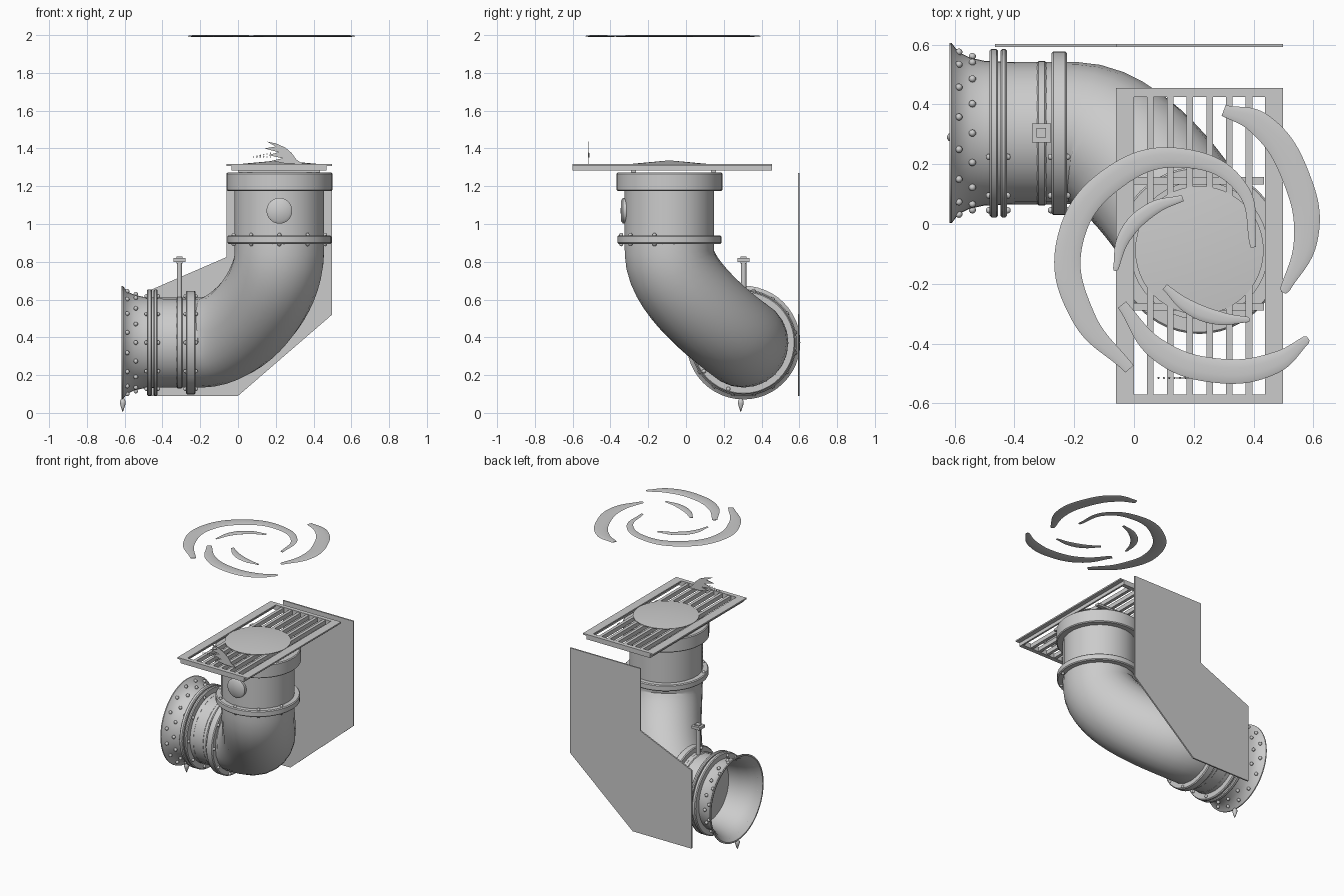
import bpy, bmesh, math
from mathutils import Vector

cube = bpy.data.objects.get("Cube")
if cube:
    bpy.data.objects.remove(cube, do_unlink=True)

steel = bpy.data.materials.new("grey_steel")
steel.use_nodes = True
steel.diffuse_color = (0.6, 0.6, 0.6, 1)
steel.node_tree.nodes["Principled BSDF"].inputs["Base Color"].default_value = steel.diffuse_color

X, Y, Z = Vector((1, 0, 0)), Vector((0, 1, 0)), Vector((0, 0, 1))
INLET = Vector((0, 0.304, 0.372))      # axis of the horizontal pipe
RISER = Vector((0.219, -0.088, 0))     # axis of the vertical pipe
PIPE = 0.238


def finish(name, mesh):
    mesh.materials.clear()
    mesh.materials.append(steel)
    mesh.shade_smooth()
    mesh.set_sharp_from_angle(angle=math.radians(35))
    obj = bpy.data.objects.new(name, mesh)
    bpy.context.collection.objects.link(obj)
    return obj


def from_bmesh(name, bm):
    bmesh.ops.recalc_face_normals(bm, faces=bm.faces)
    mesh = bpy.data.meshes.new(name)
    bm.to_mesh(mesh)
    bm.free()
    return finish(name, mesh)


def lathe(name, profile, origin, axis, steps=48, closed=False):
    """Spin (radius, distance) pairs about an axis."""
    bm = bmesh.new()
    side = axis.orthogonal().normalized()
    verts = [bm.verts.new(origin + side * r + axis * h) for r, h in profile]
    edges = [bm.edges.new(pair) for pair in zip(verts, verts[1:])]
    if closed:
        edges.append(bm.edges.new((verts[-1], verts[0])))
    bmesh.ops.spin(bm, geom=verts + edges, cent=origin, axis=axis,
                   angle=math.tau, steps=steps, use_merge=True)
    bmesh.ops.remove_doubles(bm, verts=bm.verts, dist=0.0002)
    return from_bmesh(name, bm)


def band(name, radius, start, end, origin, axis):
    """Ring with softened edges, hugging the pipe."""
    b = 0.006
    inner = PIPE - 0.008
    profile = [(inner, start), (radius - b, start), (radius, start + b),
               (radius, end - b), (radius - b, end), (inner, end)]
    return lathe(name, profile, origin, axis, closed=True)


def bolt_circles(name, circles, angles, size, origin, axis):
    """Round heads on (radius, distance, turn) circles, angles from the front."""
    bm = bmesh.new()
    side = axis.cross(-Y)
    for radius, dist, turn in circles:
        for degrees in angles:
            a = math.radians(degrees + turn)
            spot = origin + axis * dist + (side * math.sin(a) - Y * math.cos(a)) * radius
            made = bmesh.ops.create_uvsphere(bm, u_segments=10, v_segments=6, radius=size)
            bmesh.ops.translate(bm, verts=made["verts"], vec=spot)
    return from_bmesh(name, bm)


def boxes(name, spans):
    """Join boxes, each given as (x0, x1, y0, y1, z0, z1)."""
    bm = bmesh.new()
    for x0, x1, y0, y1, z0, z1 in spans:
        made = bmesh.ops.create_cube(bm, size=1)
        bmesh.ops.scale(bm, vec=(x1 - x0, y1 - y0, z1 - z0), verts=made["verts"])
        bmesh.ops.translate(bm, vec=((x0 + x1) / 2, (y0 + y1) / 2, (z0 + z1) / 2),
                            verts=made["verts"])
    return from_bmesh(name, bm)


def plate(name, outline, y, depth):
    """Upright sheet from an (x, z) outline."""
    bm = bmesh.new()
    face = bm.faces.new([bm.verts.new((x, y, z)) for x, z in outline])
    out = bmesh.ops.extrude_face_region(bm, geom=[face])
    moved = [g for g in out["geom"] if isinstance(g, bmesh.types.BMVert)]
    bmesh.ops.translate(bm, verts=moved, vec=(0, depth, 0))
    return from_bmesh(name, bm)


def tube(name, points, depth, radii, handles=None, flat=1, height=0, sides=10):
    """Sweep a round section along a smooth path."""
    curve = bpy.data.curves.new(name, "CURVE")
    curve.dimensions = "3D"
    curve.bevel_depth = depth
    curve.bevel_resolution = sides
    curve.resolution_u = 16
    curve.use_fill_caps = True
    spline = curve.splines.new("BEZIER")
    spline.radius_interpolation = "LINEAR" if handles else "BSPLINE"
    spline.bezier_points.add(len(points) - 1)
    for i, (p, co) in enumerate(zip(spline.bezier_points, points)):
        p.co, p.radius = co, radii[i]
        p.handle_left_type = p.handle_right_type = "FREE" if handles else "AUTO"
        if handles:
            p.handle_left, p.handle_right = p.co - handles[i], p.co + handles[i]
    temp = bpy.data.objects.new(name + "_path", curve)
    bpy.context.collection.objects.link(temp)
    bpy.context.view_layer.update()
    mesh = bpy.data.meshes.new_from_object(
        temp.evaluated_get(bpy.context.evaluated_depsgraph_get()))
    bpy.data.objects.remove(temp, do_unlink=True)
    for v in mesh.vertices:
        v.co.z = v.co.z * flat + height
    return finish(name, mesh)


# Elbow pipe from the inlet up to the riser
tube("elbow_pipe",
     [INLET - X * 0.4, INLET - X * 0.2, RISER + Z * 0.85, RISER + Z * 1.25],
     PIPE, [1] * 4, [X * 0.05, X * 0.21, Z * 0.21, Z * 0.05])

# Riser collars and sight plug
FRONT_BOLTS = [-72, -36, 0, 36, 72]
band("top_collar", 0.28, 1.175, 1.272, RISER, Z)
band("riser_flange", 0.275, 0.895, 0.94, RISER, Z)
bolt_circles("riser_bolts", [(0.255, 0.893, 0), (0.255, 0.942, 0)], FRONT_BOLTS, 0.011, RISER, Z)
lathe("sight_plug", [(0, 0.258), (0.054, 0.256), (0.068, 0.246), (0.068, 0.2)],
      RISER + Z * 1.07, -Y, 32)

# Inlet flanges, strap and bolts
for name, radius, start, end in [("outer_flange", 0.282, -0.483, -0.455),
                                 ("inner_flange", 0.282, -0.447, -0.425),
                                 ("strap", 0.242, -0.325, -0.293),
                                 ("elbow_flange", 0.274, -0.276, -0.225)]:
    band(name, radius, start, end, INLET, X)
bolt_circles("inlet_bolts", [(0.258, d, 0) for d in (-0.485, -0.423, -0.278, -0.223)],
             FRONT_BOLTS, 0.011, INLET, X)

# Flared mouth with rivets and a drip
lathe("flared_mouth", [(0.238, -0.4), (0.242, -0.5), (0.253, -0.55), (0.272, -0.588),
                       (0.301, -0.61), (0.301, -0.617), (0.291, -0.617), (0.262, -0.585),
                       (0.24, -0.54), (0.225, -0.48), (0.215, -0.395)], INLET, X, closed=True)
bolt_circles("mouth_rivets", [(0.277, -0.586, 11.25), (0.257, -0.541, 0)],
             [22.5 * i for i in range(16)], 0.012, INLET, X)
lathe("drip", [(0, 0.003), (0.009, 0.028), (0.016, 0.05), (0.016, 0.062), (0.008, 0.075), (0, 0.078)],
      Vector((-0.61, 0.29, 0)), Z, 12)

# Valve stem
VALVE = Vector((-0.31, 0.305, 0))
lathe("valve_stem", [(0, 0.59), (0.014, 0.59), (0.014, 0.81), (0, 0.81)], VALVE, Z, 16)
boxes("valve_head", [(VALVE.x - w, VALVE.x + w, VALVE.y - w, VALVE.y + w, low, high)
                     for w, low, high in [(0.032, 0.8, 0.82), (0.016, 0.79, 0.828)]])


# Drain grate: rim, skirt, bars and cross rods
def frame(x0, x1, y0, y1, wx, wy, z0, z1):
    return [(x0, x0 + wx, y0, y1, z0, z1), (x1 - wx, x1, y0, y1, z0, z1),
            (x0 + wx, x1 - wx, y0, y0 + wy, z0, z1), (x0 + wx, x1 - wx, y1 - wy, y1, z0, z1)]


boxes("grate_rim", frame(-0.06, 0.498, -0.6, 0.455, 0.06, 0.03, 1.308, 1.318))
boxes("grate_skirt", frame(-0.035, 0.468, -0.6, 0.455, 0.012, 0.03, 1.283, 1.308))
boxes("grate_bars", [(x, x + 0.022, -0.575, 0.43, 1.285, 1.314)
                     for x in [0.044 + 0.066 * i for i in range(6)]])
boxes("cross_rods", [(0, 0.435, y - 0.013, y + 0.013, 1.272, 1.288) for y in (-0.277, 0.145)])
lathe("grate_lid", [(0, 1.337), (0.215, 1.317), (0.215, 1.313), (0, 1.313)], RISER, Z)

# Splash and droplets
plate("splash", [(0.153, 1.436), (0.2, 1.427), (0.25, 1.405), (0.285, 1.375), (0.31, 1.34),
                 (0.345, 1.318), (0.25, 1.32), (0.18, 1.335), (0.235, 1.348), (0.16, 1.365),
                 (0.215, 1.38), (0.14, 1.4), (0.2, 1.41)], -0.517, 0.004)
bm = bmesh.new()
for i in range(12):
    drop = bmesh.ops.create_icosphere(bm, subdivisions=1, radius=0.004)
    bmesh.ops.translate(bm, verts=drop["verts"],
                        vec=(0.082 + 0.018 * (i % 6), -0.515, 1.355 + 0.004 * (i // 6) * (i % 6)))
from_bmesh("droplets", bm)

# Back sheet
plate("back_sheet", [(-0.465, 0.09), (0, 0.09), (0.498, 0.52), (0.498, 1.27),
                     (-0.06, 1.27), (-0.06, 0.825), (-0.465, 0.65)], 0.592, 0.01)

# Swirl of flat crescents
swirls = {
    "left": (0.044, [(-0.015, -0.485), (-0.17, -0.31), (-0.215, -0.06), (-0.06, 0.16),
                     (0.17, 0.22), (0.36, 0.12), (0.4, -0.078)]),
    "right": (0.046, [(0.3, 0.38), (0.42, 0.335), (0.545, 0.15), (0.575, -0.05), (0.5, -0.23)]),
    "front": (0.041, [(-0.04, -0.27), (0.08, -0.42), (0.27, -0.49), (0.47, -0.465), (0.583, -0.383)]),
    "small_left": (0.026, [(0.163, 0.087), (0.06, 0.05), (-0.03, -0.04), (-0.063, -0.157)]),
    "small_front": (0.026, [(0.103, -0.21), (0.18, -0.275), (0.285, -0.315), (0.387, -0.32)]),
}
for name, (width, path) in swirls.items():
    radii = [0.3] + [1] * (len(path) - 2) + [0.2]
    if name == "left":
        radii[-3:] = [0.7, 0.5, 0.2]
    tube(name + "_crescent", [(x, y, 0) for x, y in path], width, radii,
         flat=0.005 / width, height=1.995, sides=3)
